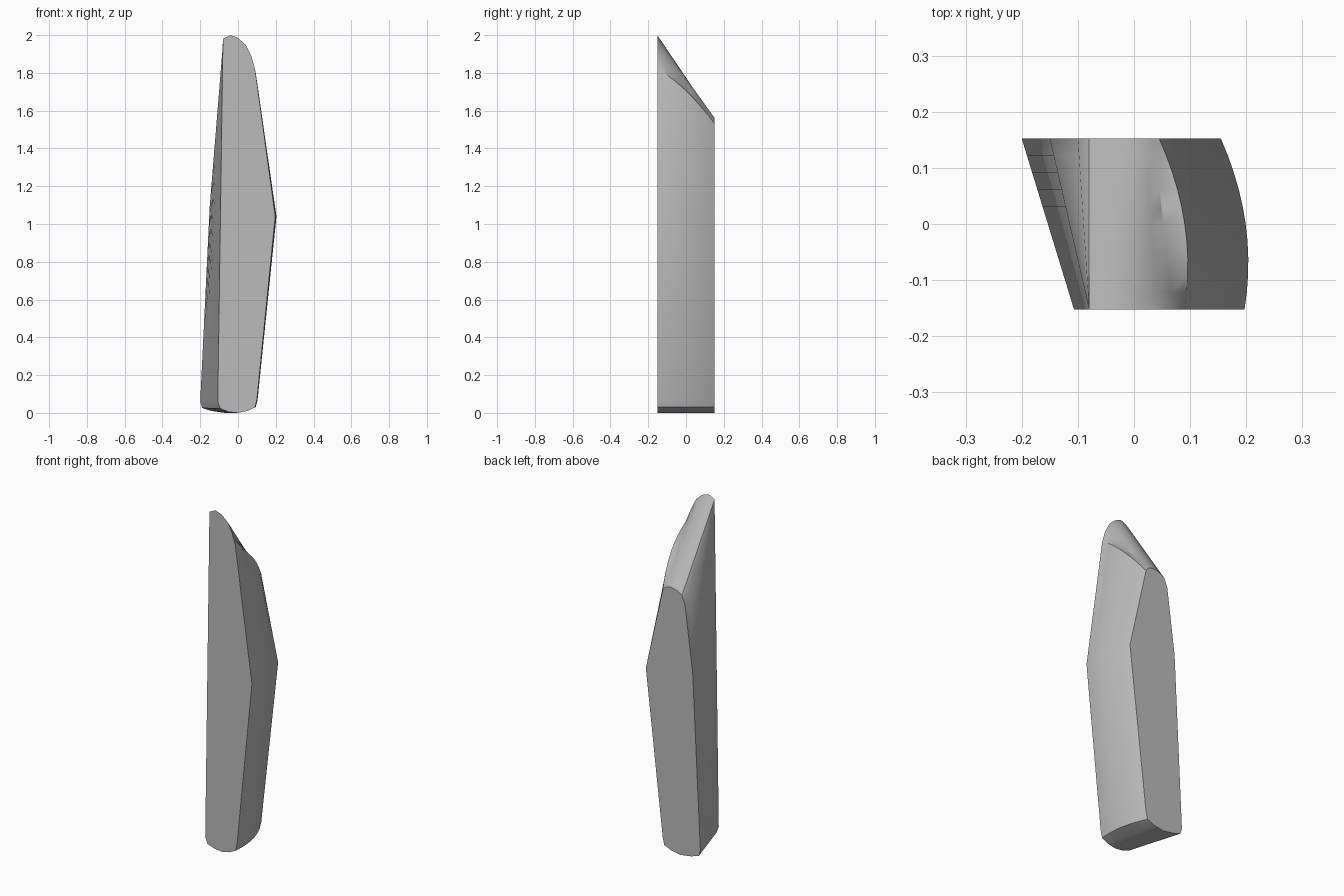
import bpy
import bmesh
import math

cube = bpy.data.objects.get("Cube")
if cube:
    bpy.data.objects.remove(cube)

# Single flat stone colour
stone = bpy.data.materials.new("stone_grey")
stone.use_nodes = True
colour = (0.5, 0.5, 0.5, 1.0)
stone.diffuse_color = colour
stone.node_tree.nodes["Principled BSDF"].inputs["Base Color"].default_value = colour

# Matching outlines (x, z) of the tall front face and the shorter back face
left_front = [(-.107, .06), (-.08, 1.95), (-.08, 1.97), (-.08, 1.98)]
left_back = [(-.2, .06), (-.15, 1.09), (-.1, 1.48), (-.08, 1.53)]
top_front = [(-.04, 2.0), (0, 1.985), (.04, 1.95), (.07, 1.89)]
top_back = [(-.05, 1.55), (-.01, 1.56), (.02, 1.555), (.035, 1.545)]
right_front = [(.09, 1.82), (.197, 1.04), (.1, .07), (.09, .03)]
right_back = [(.045, 1.53), (.155, 1.04), (.045, .07), (.035, .03)]
foot_front = [(.05, .01), (0, 0), (-.05, .006), (-.093, .022)]
foot_back = [(-.01, .01), (-.07, 0), (-.14, .01), (-.19, .026)]
front = left_front + top_front + right_front + foot_front
back = left_back + top_back + right_back + foot_back

HALF_DEPTH = 0.152
STEPS = 10
SIDE_BULGE = 0.023
right_side = range(8, 12)


def section(t):
    """Blend the two outlines and swell the right side outwards."""
    swell = 4 * t * (1 - t)
    points = []
    for i, ((xa, za), (xb, zb)) in enumerate(zip(front, back)):
        x, z = xa + (xb - xa) * t, za + (zb - za) * t
        if i in right_side:
            x += SIDE_BULGE * swell
        if i == right_side[0]:
            z += 0.03 * swell
        points.append((x, (2 * t - 1) * HALF_DEPTH, z))
    return points


# Loft the slab from front to back and cap both faces
bm = bmesh.new()
rings = [[bm.verts.new(p) for p in section(s / STEPS)] for s in range(STEPS + 1)]
for a, b in zip(rings, rings[1:]):
    for i in range(len(a)):
        j = (i + 1) % len(a)
        bm.faces.new((a[i], a[j], b[j], b[i]))
bm.faces.new(rings[0])
bm.faces.new(rings[-1])
bmesh.ops.recalc_face_normals(bm, faces=bm.faces)

mesh = bpy.data.meshes.new("stone_slab")
bm.to_mesh(mesh)
bm.free()
mesh.materials.append(stone)
slab = bpy.data.objects.new("stone_slab", mesh)
bpy.context.collection.objects.link(slab)

# Soft sides with crisp face edges
bpy.ops.object.select_all(action="DESELECT")
slab.select_set(True)
bpy.context.view_layer.objects.active = slab
bpy.ops.object.shade_smooth_by_angle(angle=math.radians(30))
